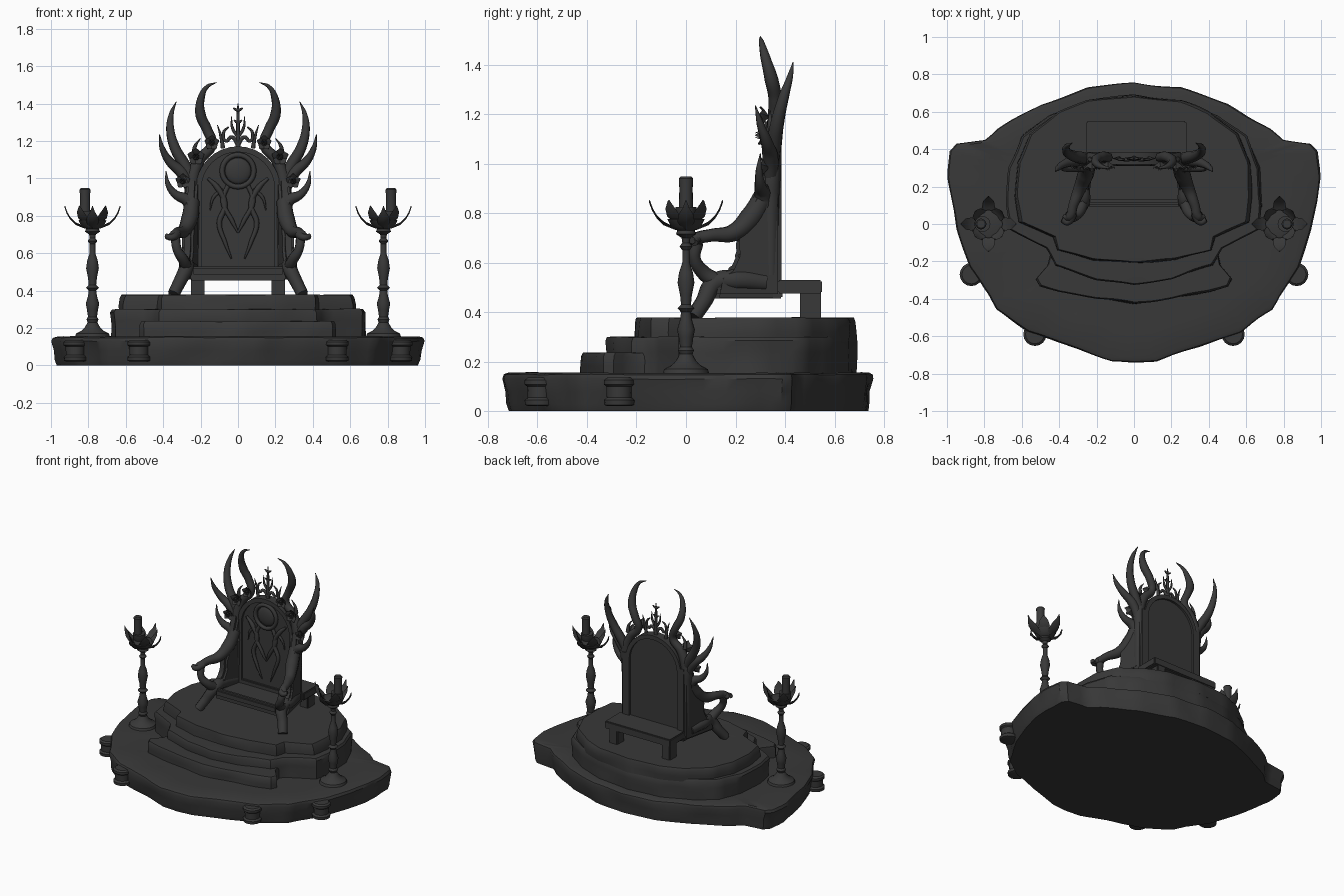
import bpy, bmesh, math, random
from mathutils import Matrix, Vector, noise

random.seed(4)
if "Cube" in bpy.data.objects:
    bpy.data.objects.remove(bpy.data.objects["Cube"], do_unlink=True)

COLOR = (0.04, 0.04, 0.04, 1)
stone = bpy.data.materials.new("charcoal_stone")
stone.use_nodes = True
stone.diffuse_color = COLOR
bsdf = stone.node_tree.nodes["Principled BSDF"]
bsdf.inputs["Base Color"].default_value = COLOR
bsdf.inputs["Roughness"].default_value = 0.8


def finish(ob, angle=35):
    ob.data.materials.clear()
    ob.data.materials.append(stone)
    bpy.ops.object.select_all(action="DESELECT")
    ob.select_set(True)
    bpy.context.view_layer.objects.active = ob
    bpy.ops.object.shade_smooth_by_angle(angle=math.radians(angle))
    return ob


def loft(name, rings, caps=True, bevel=0.0):
    """Skin a list of equally sized point rings."""
    bm = bmesh.new()
    rows = [[bm.verts.new(p) for p in ring] for ring in rings]
    n = len(rows[0])
    for a, b in zip(rows, rows[1:]):
        for i in range(n):
            j = (i + 1) % n
            bm.faces.new((a[i], a[j], b[j], b[i]))
    if caps:
        bm.faces.new(rows[0][::-1])
        bm.faces.new(rows[-1])
    bmesh.ops.recalc_face_normals(bm, faces=bm.faces)
    if bevel:
        bmesh.ops.bevel(bm, geom=bm.edges[:], offset=bevel, segments=2, affect="EDGES")
    me = bpy.data.meshes.new(name)
    bm.to_mesh(me)
    bm.free()
    ob = bpy.data.objects.new(name, me)
    bpy.context.collection.objects.link(ob)
    return finish(ob)


def box(name, x0, x1, y0, y1, z0, z1, bevel=0.006):
    ring = [(x0, y0), (x1, y0), (x1, y1), (x0, y1)]
    return loft(name, [[(x, y, z) for x, y in ring] for z in (z0, z1)], bevel=bevel)


def lathe(name, profile, x, y, sides=16):
    turn = [math.tau * i / sides for i in range(sides)]
    return loft(name, [[(x + r * math.cos(a), y + r * math.sin(a), z) for a in turn]
                       for r, z in profile])


def tube(name, pts, side=1):
    """Smooth tapered branch through (x, y, z, radius) points."""
    cu = bpy.data.curves.new(name, "CURVE")
    cu.dimensions = "3D"
    cu.bevel_depth, cu.bevel_resolution, cu.resolution_u = 1, 2, 8
    cu.use_fill_caps = True
    sp = cu.splines.new("BEZIER")
    sp.bezier_points.add(len(pts) - 1)
    for bp, (x, y, z, r) in zip(sp.bezier_points, pts):
        bp.co, bp.radius = (x * side, y, z), r
        bp.handle_left_type = bp.handle_right_type = "AUTO"
    ob = bpy.data.objects.new(name, cu)
    bpy.context.collection.objects.link(ob)
    bpy.ops.object.select_all(action="DESELECT")
    ob.select_set(True)
    bpy.context.view_layer.objects.active = ob
    bpy.ops.object.convert(target="MESH")
    return finish(bpy.context.object, 60)


def rosette(name, matrix, count, path, phase=0.0, thick=0.004):
    """Leaves around a local z axis; path holds (radius, height, half width)."""
    for k in range(count):
        m = matrix @ Matrix.Rotation(phase + math.tau * k / count, 4, "Z")
        loft(name, [[m @ Vector(p) for p in ((r, -w, z + w * .3), (r, 0, z - thick),
                                             (r, w, z + w * .3), (r - thick, 0, z + thick))]
                    for r, z, w in path])


def rock(name, half, levels, rough=0.012, bumps=0.005):
    """Weathered slab from a half outline, mirrored in x; levels are (z, scale)."""
    outline = half + [(-x, y) for x, y in half[::-1] if x > 0]
    pts = []
    for a, b in zip(outline, outline[1:] + outline[:1]):
        a, b = Vector(a), Vector(b)
        n = max(1, round((b - a).length / 0.045))
        pts += [a.lerp(b, i / n) for i in range(n)]
    c = Vector((0, 0.12))
    rings = []
    for z, s in levels:
        ring = []
        for p in pts:
            q = Vector((p.x * 5, p.y * 5, z * 9))
            d = p - c
            d += d.normalized() * noise.noise(q) * rough * min(1, s)
            lift = noise.noise(q * s + Vector((7, 3, 1))) * bumps if z > 0.01 else 0
            ring.append((c.x + d.x * s, c.y + d.y * s, z + lift))
        rings.append(ring)
    return loft(name, rings)


# Rock plinth and steps
rock("rock_base", [(0, -.745), (.12, -.735), (.3, -.67), (.57, -.58), (.74, -.46), (.78, -.38),
                   (.88, -.23), (.95, -.03), (.98, .12), (.995, .25), (.985, .39), (.95, .43),
                   (.8, .45), (.73, .51), (.5, .64), (.25, .73), (0, .755)],
     [(0, .97), (.03, .98), (.08, .985), (.13, 1), (.148, .993), (.155, .97), (.153, .8), (.153, .5)])
rock("lower_step", [(0, -.425), (.2, -.4), (.4, -.36), (.5, -.33), (.52, -.29), (.46, -.22), (.4, .1), (0, .1)],
     [(.14, 1), (.18, 1), (.22, 1), (.236, .985), (.236, .8)])
rock("middle_step", [(0, -.32), (.2, -.29), (.42, -.22), (.47, -.13), (.66, -.03), (.68, .1), (.67, .3),
                     (.6, .47), (.45, .58), (.25, .66), (0, .69)],
     [(.14, 1), (.2, 1), (.24, 1), (.285, 1), (.3, .985), (.3, .8)])
rock("upper_step", [(0, -.205), (.22, -.19), (.41, -.14), (.43, -.07), (.61, .01), (.63, .15), (.62, .33),
                    (.55, .48), (.4, .6), (.25, .66), (0, .69)],
     [(.28, 1), (.32, 1.005), (.36, 1), (.378, .985), (.378, .8), (.376, .4)], bumps=.003)

# Small carved drums set into the plinth rim
for s in (1, -1):
    for x, y in ((.53, -.59), (.87, -.27)):
        lathe("rim_drum", [(.045, .02), (.06, .025), (.062, .045), (.05, .055), (.052, .1),
                           (.062, .108), (.062, .125), (.05, .135)], x * s, y)

# Seat, front rail and rear bench
box("seat", -.255, .255, .1, .39, .455, .5)
box("seat_rail", -.25, .25, .09, .13, .475, .53, .012)
box("rear_bench", -.255, .28, .37, .55, .475, .53)
for s in (1, -1):
    box("bench_leg", s * .215 - .035, s * .215 + .035, .46, .545, .37, .49)


# Arched back panel and raised frame
def arch(r, low, spring=.945, steps=16):
    curve = [(r * math.cos(math.pi * i / steps), spring + r * math.sin(math.pi * i / steps))
             for i in range(steps + 1)]
    return [(r, low)] + curve + [(-r, low)]


loft("back_panel", [[(x, y, z) for x, z in arch(.205, .48)] for y in (.335, .37)])
loft("back_frame", [[(xi, .318, zi), (xo, .318, zo), (xo, .385, zo), (xi, .385, zi)]
                    for (xi, zi), (xo, zo) in zip(arch(.196, .48), arch(.226, .48))])
box("back_lower_rail", -.21, .21, .32, .385, .49, .53)

# Round relief on the panel
front_turn = Matrix.Rotation(math.pi / 2, 4, "X")
bpy.ops.mesh.primitive_torus_add(major_radius=.085, minor_radius=.014, major_segments=28,
                                 minor_segments=8, location=(0, .325, 1.04), rotation=(math.pi / 2, 0, 0))
bpy.context.object.name = "medallion_ring"
finish(bpy.context.object, 60)
bpy.ops.mesh.primitive_uv_sphere_add(segments=20, ring_count=10, radius=1, location=(0, .335, 1.04))
bpy.context.object.name = "medallion_boss"
bpy.context.object.scale = (.07, .022, .07)
finish(bpy.context.object, 60)

for s in (1, -1):
    # Draped relief branches
    tube("relief_garland", [(.16, .33, 1.0, .008), (.11, .325, .95, .016), (.07, .325, .86, .014),
                            (.1, .325, .76, .014), (.07, .325, .66, .011), (.035, .33, .57, .004)], s)
    tube("relief_vine", [(.05, .33, .97, .012), (.08, .325, .88, .014), (.03, .325, .77, .012),
                         (.0, .33, .71, .005)], s)
    tube("relief_sprig", [(.08, .33, .94, .01), (.13, .328, .9, .009), (.15, .333, .83, .003)], s)

    # Broad antler palm joining seat and back
    palm = [(.385, .46), (.12, .46), (.14, .55), (.18, .575), (.205, .63), (.2, .69), (.235, .77),
            (.28, .88), (.31, 1.0), (.385, 1.0)]
    loft("antler_palm", [[(s * (x + (.385 - y) * .22), y, z) for y, z in palm] for x in (.2, .262)],
         bevel=.014)

    # Front leg curling up into the armrest
    tube("front_leg", [(.345, .03, .38, .032), (.315, .07, .44, .034), (.275, .12, .52, .04),
                       (.275, .2, .53, .045), (.25, .32, .52, .04)], s)
    tube("arm_post", [(.275, .13, .52, .035), (.29, .07, .56, .03), (.325, .035, .62, .025),
                      (.335, .045, .68, .026)], s)
    tube("armrest", [(.375, .035, .68, .014), (.345, .04, .695, .026), (.325, .1, .71, .027),
                     (.29, .19, .72, .036), (.26, .26, .78, .045), (.245, .32, .88, .04)], s)
    tube("arm_tine", [(.325, .06, .7, .024), (.355, .01, .685, .018), (.385, .025, .69, .015)], s)

    # Antler beam and its tines along the arch
    tube("antler_beam", [(.24, .34, .55, .035), (.24, .34, .85, .04), (.245, .345, .98, .038),
                         (.205, .35, 1.1, .03), (.14, .355, 1.18, .026), (.165, .36, 1.26, .027),
                         (.2, .345, 1.34, .028), (.197, .32, 1.43, .02), (.165, .305, 1.49, .011),
                         (.115, .3, 1.513, .002)], s)
    tube("antler_tall_tine", [(.235, .345, .98, .03), (.285, .355, 1.07, .032), (.34, .37, 1.17, .028),
                              (.363, .395, 1.27, .022), (.355, .42, 1.35, .013), (.33, .433, 1.41, .002)], s)
    tube("antler_side_tine", [(.245, .34, .93, .03), (.3, .34, 1.03, .032), (.365, .325, 1.09, .024),
                              (.405, .3, 1.16, .015), (.42, .28, 1.235, .002)], s)
    tube("antler_low_tine", [(.235, .32, .8, .035), (.27, .31, .88, .034), (.335, .3, .915, .023),
                             (.375, .295, .97, .014), (.385, .3, 1.04, .002)], s)

    # Blossoms and scrolls on the crest
    for x, z, size in ((.295, .985, 1), (.225, 1.115, 1.15), (.14, 1.19, 1)):
        m = Matrix.Translation((s * x, .335, z)) @ front_turn @ Matrix.Scale(size, 4)
        rosette("blossom", m, 5, [(.004, .005, .008), (.025, .02, .02), (.04, .035, .003)], .3)
        rosette("blossom_heart", m, 4, [(.003, .01, .006), (.014, .03, .01), (.01, .045, .003)])
    tube("crest_scroll", [(0, .35, 1.18, .012), (.035, .345, 1.22, .01), (.065, .345, 1.2, .009),
                          (.075, .345, 1.25, .008), (.05, .345, 1.275, .004)], s)
    tube("crest_spike", [(.08, .35, 1.16, .012), (.09, .35, 1.22, .009), (.11, .35, 1.285, .002)], s)
    tube("crest_sprig", [(0, .35, 1.22, .009), (.03, .35, 1.27, .008), (.035, .35, 1.33, .002)], s)
    tube("crest_blossom_spike", [(.235, .345, 1.12, .014), (.23, .34, 1.17, .01), (.2, .34, 1.215, .002)], s)

    # Tall candle stand
    cx, cy = .778 * s, 0
    lathe("candle_stand", [(.095, .15), (.088, .17), (.06, .185), (.04, .205), (.026, .23), (.032, .245),
                           (.024, .26), (.03, .3), (.036, .33), (.024, .37), (.02, .4), (.034, .415),
                           (.02, .43), (.024, .47), (.034, .52), (.028, .56), (.015, .6), (.015, .65),
                           (.026, .665), (.015, .68), (.018, .7), (.04, .715), (.035, .73), (.06, .745),
                           (.075, .775), (.055, .78)], cx, cy)
    m = Matrix.Translation((cx, cy, 0))
    rosette("long_cup_leaf", m, 4, [(.04, .735, .02), (.09, .755, .035), (.12, .785, .03),
                                    (.138, .815, .014), (.15, .85, .002)])
    rosette("cup_leaf", m, 4, [(.03, .75, .025), (.07, .775, .038), (.09, .81, .028),
                               (.1, .85, .003)], math.pi / 4)
    lathe("candle_socket", [(.02, .76), (.04, .79), (.042, .825), (.03, .825)], .81 * s, cy)
    lathe("candle", [(.029, .77), (.027, .9), (.029, .94), (.022, .948)], .818 * s, cy)

# Central crest spire
tube("crest_spire", [(0, .35, 1.14, .016), (0, .35, 1.24, .01), (0, .35, 1.33, .009), (0, .35, 1.4, .003)])
for z, w in ((1.3, .022), (1.365, .026)):
    tube("crest_crossbar", [(-w, .35, z + .01, .004), (0, .35, z, .01), (w, .35, z + .01, .004)])
